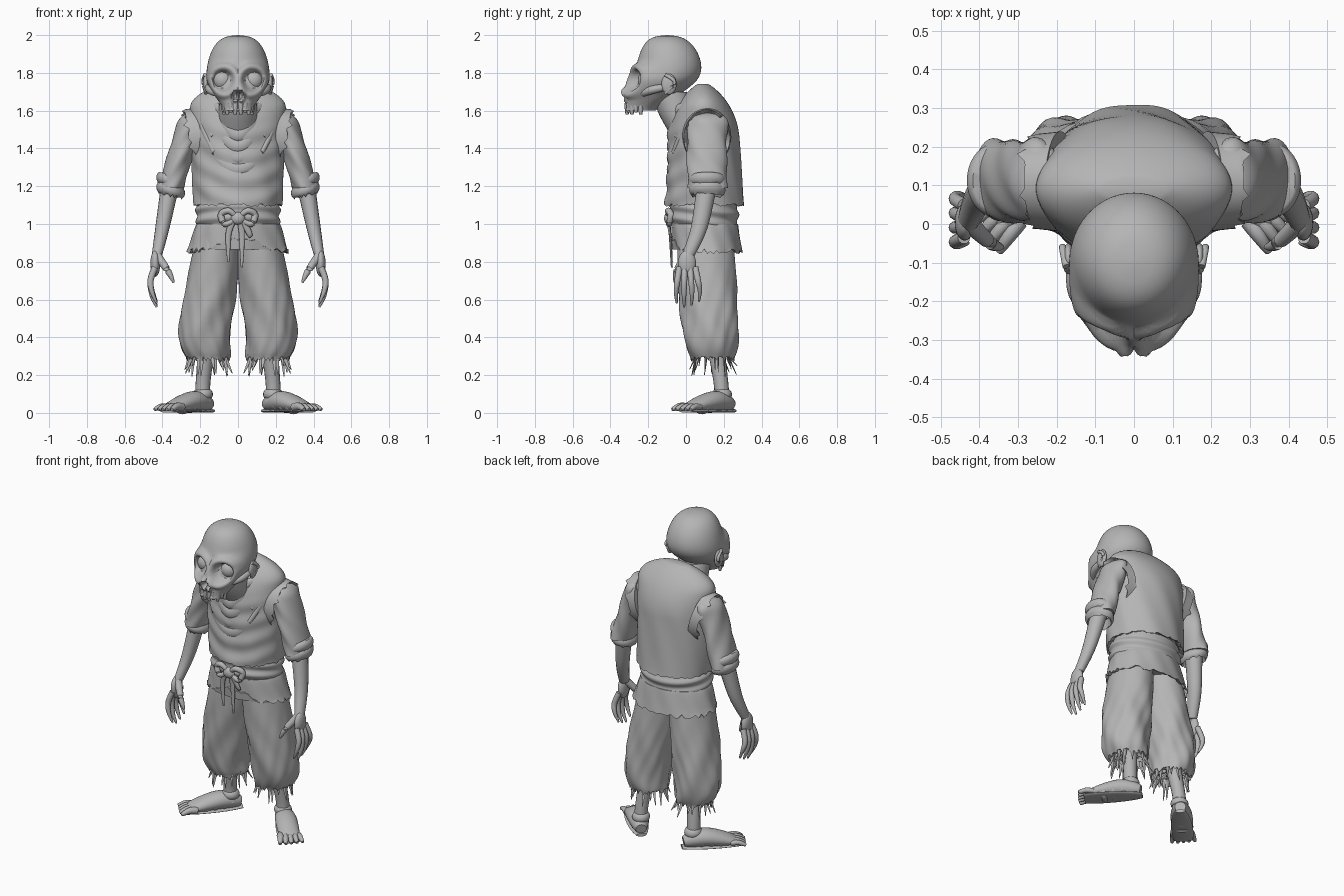
import bpy, bmesh, math, random
from mathutils import Vector

random.seed(4)
cube = bpy.data.objects.get("Cube")
if cube:
    bpy.data.objects.remove(cube)

grey = bpy.data.materials.new("clay_grey")
grey.use_nodes = True
TONE = (.46, .46, .46, 1)
grey.diffuse_color = TONE
grey.node_tree.nodes["Principled BSDF"].inputs["Base Color"].default_value = TONE

AXIS_X, AXIS_Y, AXIS_Z = Vector((1, 0, 0)), Vector((0, 1, 0)), Vector((0, 0, 1))
LEVEL = (AXIS_X, AXIS_Y)


def taper(start, end, bulge=0):
    return lambda t: start + (end - start) * t + bulge * math.sin(math.pi * t)


def dome(radius, reach):
    """Rounded start that reaches its full radius after the given share of the path."""
    return lambda t: radius * math.sqrt(max(.001, 1 - (1 - min(t / reach, 1)) ** 2))


def slope(start, gain, reach, growth):
    """Sloping start that eases into a slowly changing radius."""
    return lambda t: start + gain * math.sin(min(t / reach, 1) * math.pi / 2) + growth * t


def ramp(value, low, high):
    s = max(0, min(1, (value - low) / (high - low)))
    return s * s * (3 - 2 * s)


def finish(name, bm, mirror):
    bmesh.ops.recalc_face_normals(bm, faces=bm.faces)
    mesh = bpy.data.meshes.new(name)
    bm.to_mesh(mesh)
    bm.free()
    mesh.materials.append(grey)
    for polygon in mesh.polygons:
        polygon.use_smooth = True
    mesh.set_sharp_from_angle(angle=math.radians(50))
    part = bpy.data.objects.new(name, mesh)
    bpy.context.collection.objects.link(part)
    if mirror:
        part.modifiers.new("Mirror", 'MIRROR').use_mirror_merge = False


def smooth_path(points, steps):
    points = [Vector(p) for p in points]
    path = []
    for i, (b, c) in enumerate(zip(points, points[1:])):
        a = points[max(i - 1, 0)]
        d = points[min(i + 2, len(points) - 1)]
        for t in (s / steps for s in range(steps)):
            path.append(b + ((c - a) * t + (2 * a - 5 * b + 4 * c - d) * t ** 2
                             + (3 * b - a - 3 * c + d) * t ** 3) / 2)
    return path + [points[-1]]


def skin(name, points, width, depth=None, sides=16, steps=6, frame=None,
         jag=0, lift=0, shape=None, mirror=False):
    """Skin oval sections along a smooth path; width and depth are functions of the path share."""
    path = smooth_path(points, steps)
    last = len(path) - 1
    rings = []
    for i, centre in enumerate(path):
        along = (path[min(i + 1, last)] - path[max(i - 1, 0)]).normalized()
        u = along.cross(AXIS_Z if abs(along.z) < .8 else AXIS_Y).normalized()
        u, v = frame or (u, u.cross(along))
        w = width(i / last)
        h = (depth or width)(i / last)
        ring = []
        for k in range(sides):
            angle = math.tau * k / sides
            offset = u * math.cos(angle) * w + v * math.sin(angle) * h
            if shape:
                offset = shape(centre, offset, angle)
            if jag and i == last:
                offset += along * (random.uniform(-jag, jag) - lift * max(0, -math.sin(angle)) ** 6)
            ring.append(centre + offset)
        rings.append(ring)
    if jag:  # tuck a ragged hem back inside
        for shrink, rise in ((.9, .01), (.9, .04)):
            rings.append([centre + (q - centre) * shrink - along * rise for q in rings[-1]])
    bm = bmesh.new()
    loops = [[bm.verts.new(q) for q in ring] for ring in rings]
    for upper, lower in zip(loops, loops[1:]):
        for k in range(sides):
            bm.faces.new((upper[k], upper[k - 1], lower[k - 1], lower[k]))
    for loop in (loops[0], loops[-1]):
        middle = bm.verts.new(sum((q.co for q in loop), Vector()) / sides)
        for k in range(sides):
            bm.faces.new((loop[k], loop[k - 1], middle))
    finish(name, bm, mirror)


def ball(name, location, size, mirror=False):
    bm = bmesh.new()
    bmesh.ops.create_uvsphere(bm, u_segments=24, v_segments=14, radius=1)
    bmesh.ops.scale(bm, vec=size, verts=bm.verts)
    bmesh.ops.translate(bm, vec=location, verts=bm.verts)
    finish(name, bm, mirror)


# Skull with a broad face, pressed-in eye sockets, raised rims and a nose cavity
EYE_X, EYE_Z, NOSE_Z, SOCKET = .08, 1.76, 1.68, .06


def skull_shape(centre, offset, angle):
    broad = ramp(1.88 - centre.z, 0, .07) * max(0, -math.sin(angle))
    offset *= 1 + .15 * broad * abs(math.sin(2 * angle))
    q = centre + offset
    if q.y < -.13:
        eye = math.hypot(abs(q.x) - EYE_X, q.z - EYE_Z)
        offset.y += .05 * (1 - ramp(eye, SOCKET - .02, SOCKET))
        if SOCKET < eye < .1:
            offset.y -= .018 * math.sin((eye - SOCKET) / (.1 - SOCKET) * math.pi)
        nose = math.hypot((abs(q.x) - .014) * 1.5, q.z - NOSE_Z)
        offset.y += .045 * (1 - ramp(nose, .015, .025)) - .015 * (1 - ramp(nose, .03, .05))
    return offset


def skull_radius(radius):
    crown = dome(radius, .55)
    return lambda t: crown(t) * (1 - .55 * ramp(t, .55, 1))


skin("skull", [(0, -.1, 2), (0, -.1, 1.8), (0, -.24, 1.6)], skull_radius(.168), skull_radius(.178),
     sides=112, steps=22, frame=LEVEL, shape=skull_shape)
ball("eyeball", (EYE_X, -.205, EYE_Z), (.053, .05, .053), mirror=True)
skin("cheekbone", [(.16, -.07, 1.73), (.148, -.18, 1.71), (.09, -.25, 1.68)],
     taper(.01, .01, .012), mirror=True)
ball("ear", (.17, -.09, 1.74), (.016, .04, .055), mirror=True)
skin("ear_rim", [(.17, -.11, 1.69), (.185, -.06, 1.75), (.175, -.11, 1.79)], taper(.008, .01), mirror=True)
for i in range(5):
    angle = .2 + i / 3
    root = Vector((.074 * math.sin(angle), -.237 - .076 * math.cos(angle), 1.64))
    skin("upper_tooth", [root, root - AXIS_Z * (.06 - .01 * (i % 2))], taper(.014, .008, .002),
         sides=8, mirror=True)
skin("neck", [(0, .04, 1.45), (0, -.04, 1.58), (0, -.09, 1.7)], taper(.11, .095), sides=32, frame=LEVEL)


# Tunic with sloping shoulders and sagging folds across the chest
def tunic_folds(centre, offset, angle):
    front = max(0, -math.sin(angle))
    sag = math.sin(52 * (centre.z - 1.6 * offset.x ** 2) + 5 * offset.x)
    ripple = .01 * math.sin(9 * angle + 14 * centre.z)
    return offset * (1 + ramp(1.6 - centre.z, 0, .2) * (.025 * front * sag + ripple))


skin("tunic", [(0, .09, 1.74), (0, .1, 1.1)], slope(.08, .18, .25, -.025), slope(.03, .14, .45, .04),
     sides=96, steps=56, frame=LEVEL, jag=.008, shape=tunic_folds)
skin("armhole_edge", [(.19, .11, 1.46), (.255, .11, 1.455)], taper(.13, .122), taper(.155, .15),
     sides=40, frame=(AXIS_Y, AXIS_Z + AXIS_X / 4), jag=.018, mirror=True)

# Draped cowl around the neck
for i in range(5):
    spread, dip = .13 + .015 * i, 1.53 - .06 * i
    half = [Vector((spread, .1, 1.68 - .01 * i)), Vector((spread + .01, .02, 1.63 - .02 * i)),
            Vector((spread * .55, -.055, dip + .06))]
    other = [Vector((-p.x, p.y, p.z)) for p in reversed(half)]
    skin("cowl_fold", half + [Vector((0, -.08, dip))] + other,
         taper(.01, .01, .012), taper(.015, .015, .022))
skin("collar_back", [(-.13, .04, 1.66), (0, .09, 1.72), (.13, .04, 1.66)], taper(.018, .018))


# Sash, knot, bow and tails
def sash_ripple(centre, offset, angle):
    return offset * (1 + .03 * math.sin(95 * centre.z + 2.5 * math.sin(angle)))


skin("sash", [(0, .095, 1.12), (0, .095, .98)], taper(.21, .21, .012), taper(.17, .17, .012),
     sides=64, steps=32, frame=LEVEL, shape=sash_ripple)
ball("sash_knot", (0, -.09, 1.03), (.038, .026, .034))
skin("sash_bow", [(.01, -.09, 1.04), (.05, -.095, 1.07), (.09, -.08, 1.05), (.07, -.09, 1), (.02, -.09, 1.02)],
     taper(.013, .012, .005), mirror=True)
for x, z in ((-.05, .8), (.02, .77), (.06, .93)):
    skin("sash_tail", [(x / 3, -.095, 1.03), (x, -.085, .95), (x, -.075, z)],
         taper(.014, .005, .006), taper(.009, .005))

# Ragged tunic skirt, parted at the front
skin("tunic_skirt", [(0, .1, 1), (0, .113, .855)], taper(.22, .27), taper(.175, .185),
     sides=72, steps=10, frame=LEVEL, jag=.014, lift=.07,
     shape=lambda centre, offset, angle: offset * (1 + .012 * math.sin(11 * angle + 20 * centre.z)))


# Trousers, torn hems and threads
def trouser_folds(centre, offset, angle):
    crease = 2 * math.sin(5 * angle + 17 * centre.z) + math.sin(11 * angle - 25 * centre.z)
    return offset * (1 + .018 * ramp(.9 - centre.z, 0, .4) * crease)


skin("trouser_leg", [(.1, .1, 1), (.13, .11, .75), (.175, .13, .42), (.16, .14, .29)],
     taper(.1, .115, .03), taper(.14, .115, .025), sides=64, steps=10, frame=LEVEL, jag=.022,
     shape=trouser_folds, mirror=True)
THREADS = 18
for i in range(THREADS):
    angle = math.tau * i / THREADS + random.uniform(-.15, .15)
    outward = Vector((math.cos(angle), math.sin(angle), 0))
    root = Vector((.16, .14, .31)) + outward / 10
    drop = AXIS_Z * random.uniform(.06, .12)
    skin("hem_thread", [root, root - drop / 3, root - drop + outward * random.uniform(0, .04)],
         taper(.018, .002), taper(.007, .002), sides=6, steps=3, mirror=True)

# Sleeves and rolled cuffs
skin("sleeve", [(.235, .12, 1.59), (.295, .11, 1.4), (.355, .115, 1.19)], dome(.068, .2), dome(.105, .2),
     sides=40, steps=14, frame=LEVEL, mirror=True,
     shape=lambda centre, offset, angle: offset * (1 + .04 * math.sin(4 * angle + 34 * centre.z)))
for z in (1.23, 1.18):
    skin("rolled_cuff", [(.355, .113, z + .03), (.358, .113, z - .03)],
         taper(.062, .062, .014), taper(.08, .08, .016),
         sides=36, frame=(AXIS_X + AXIS_Z / 4, AXIS_Y), jag=.008, mirror=True)

# Thin forearms and long-fingered hands
skin("forearm", [(.36, .11, 1.2), (.4, .07, .98), (.43, .01, .83)], taper(.05, .026), taper(.055, .034),
     frame=LEVEL, mirror=True)
ball("palm", (.438, .005, .79), (.026, .048, .07), mirror=True)
for i, shift in enumerate((.01, -.01, 0, .02)):
    y = -.035 + .028 * i
    skin("finger", [(.44, y, .77), (.463, y * 1.3, .7), (.455, y * 1.5, .63 + shift), (.43, y * 1.4, .57 + shift)],
         taper(.017, .005, .004), sides=10, mirror=True)
skin("thumb", [(.425, 0, .83), (.37, -.05, .75), (.34, -.06, .69)], taper(.024, .005, .003),
     sides=10, mirror=True)

# Shins, splayed bare feet and strapped sandals
HEEL, FORWARD, ACROSS = Vector((.15, .24, 0)), Vector((.68, -.73, 0)), Vector((.73, .68, 0))


def foot_point(distance, height, sideways=0):
    return HEEL + FORWARD * distance + ACROSS * sideways + AXIS_Z * height


skin("shin", [(.16, .15, .4), (.185, .185, .16), (.185, .19, .06)], taper(.052, .046, -.01),
     frame=LEVEL, mirror=True)
skin("foot", [foot_point(0, .045), foot_point(.13, .062), foot_point(.32, .025)],
     taper(.032, .055, .02), taper(.03, .016, .03), sides=24, mirror=True)
for i in range(5):
    side, length = -.052 + .026 * i, .1 - .004 * abs(i - 1)
    skin("toe", [foot_point(.27, .03, side), foot_point(.27 + length / 2, .034, side * 1.1),
                 foot_point(.27 + length, .018, side * 1.3)],
         taper(.022 - .002 * i, .009, .004), sides=10, mirror=True)
skin("sandal_sole", [foot_point(-.01, .011), foot_point(.33, .011)],
     taper(.03, .055, .02), taper(.01, .01), sides=20, mirror=True)
for i in range(3):
    start = .09 + .055 * i
    skin("sandal_strap", [foot_point(start, .06 - .009 * i), foot_point(start + .03, .058 - .009 * i)],
         taper(.052, .055, .006), taper(.05 - .003 * i, .047 - .003 * i, .006), sides=24, mirror=True)
skin("ankle_strap", [(.185, .19, .125), (.185, .192, .08)], taper(.038, .046, .01),
     sides=20, frame=LEVEL, mirror=True)
